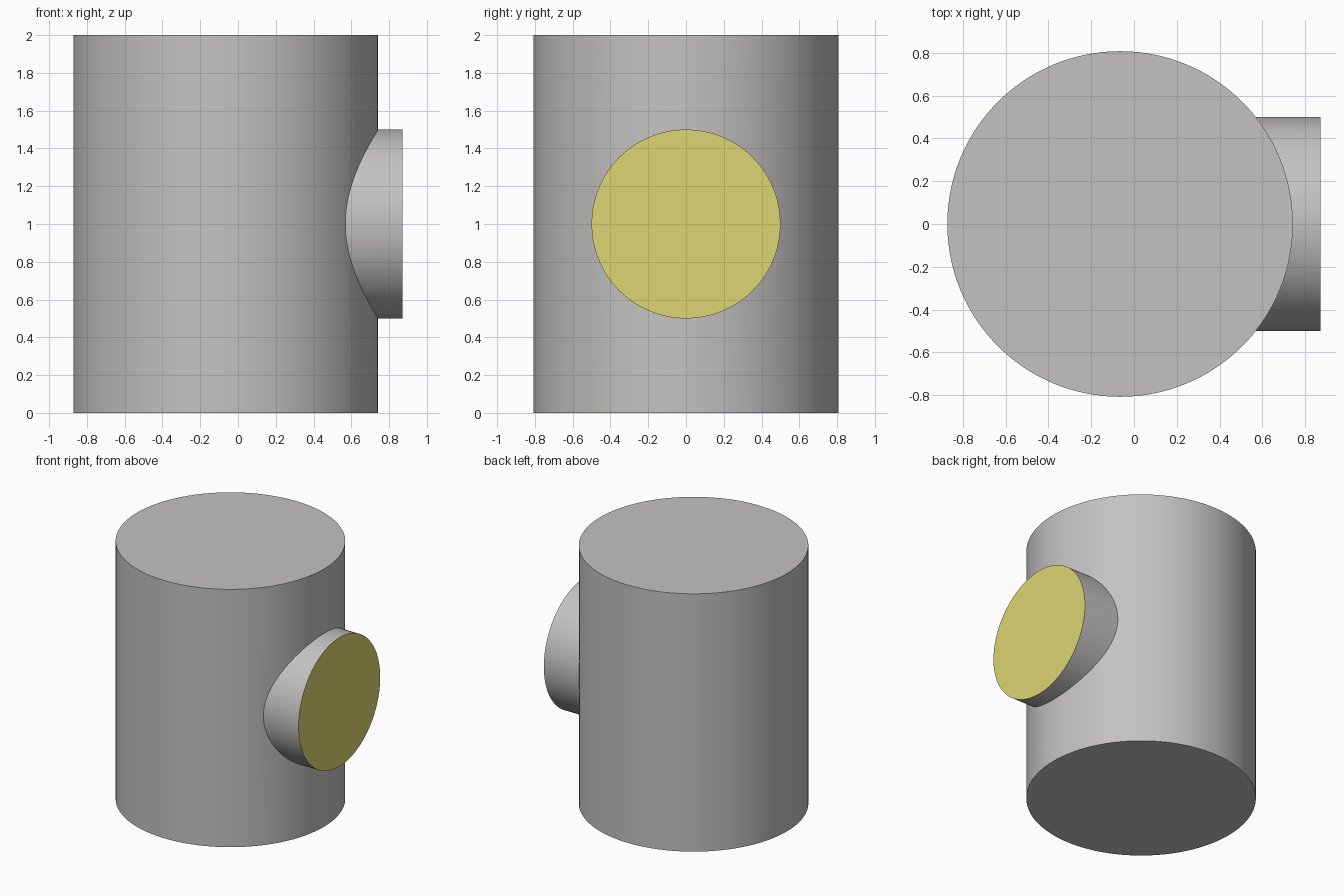
import bpy
from math import pi, radians

if "Cube" in bpy.data.objects:
    bpy.data.objects.remove(bpy.data.objects["Cube"])

R, CX = 0.807, -0.065      # drum radius and centre
NR, END = 0.5, 0.87        # side stub radius and end position


def material(name, rgb):
    m = bpy.data.materials.new(name)
    m.diffuse_color = (*rgb, 1)
    m.use_nodes = True
    m.node_tree.nodes["Principled BSDF"].inputs["Base Color"].default_value = m.diffuse_color
    return m


grey = material("grey", (0.55, 0.545, 0.535))
yellow = material("yellow", (0.73, 0.66, 0.17))


def cylinder(name, radius, depth, loc, rot=(0, 0, 0)):
    bpy.ops.mesh.primitive_cylinder_add(vertices=128, radius=radius, depth=depth,
                                        location=loc, rotation=rot)
    ob = bpy.context.object
    ob.name = name
    ob.data.materials.append(grey)
    ob.data.materials.append(yellow)
    bpy.ops.object.transform_apply(location=True, rotation=True, scale=True)
    return ob


# Side stub, reaching into the drum
stub = cylinder("side_stub", NR, END - 0.1, ((END + 0.1) / 2, 0, 1), (0, pi / 2, 0))

# Upright drum joined with the stub
drum = cylinder("drum_with_stub", R, 2, (CX, 0, 1))
mod = drum.modifiers.new("join_stub", 'BOOLEAN')
mod.operation = 'UNION'
mod.solver = 'EXACT'
mod.object = stub
bpy.ops.object.modifier_apply(modifier=mod.name)
bpy.data.objects.remove(stub, do_unlink=True)

# Yellow end face of the stub
for p in drum.data.polygons:
    p.material_index = 1 if p.normal.x > 0.99 and p.center.x > END - 0.005 else 0

bpy.ops.object.shade_smooth_by_angle(angle=radians(30))
